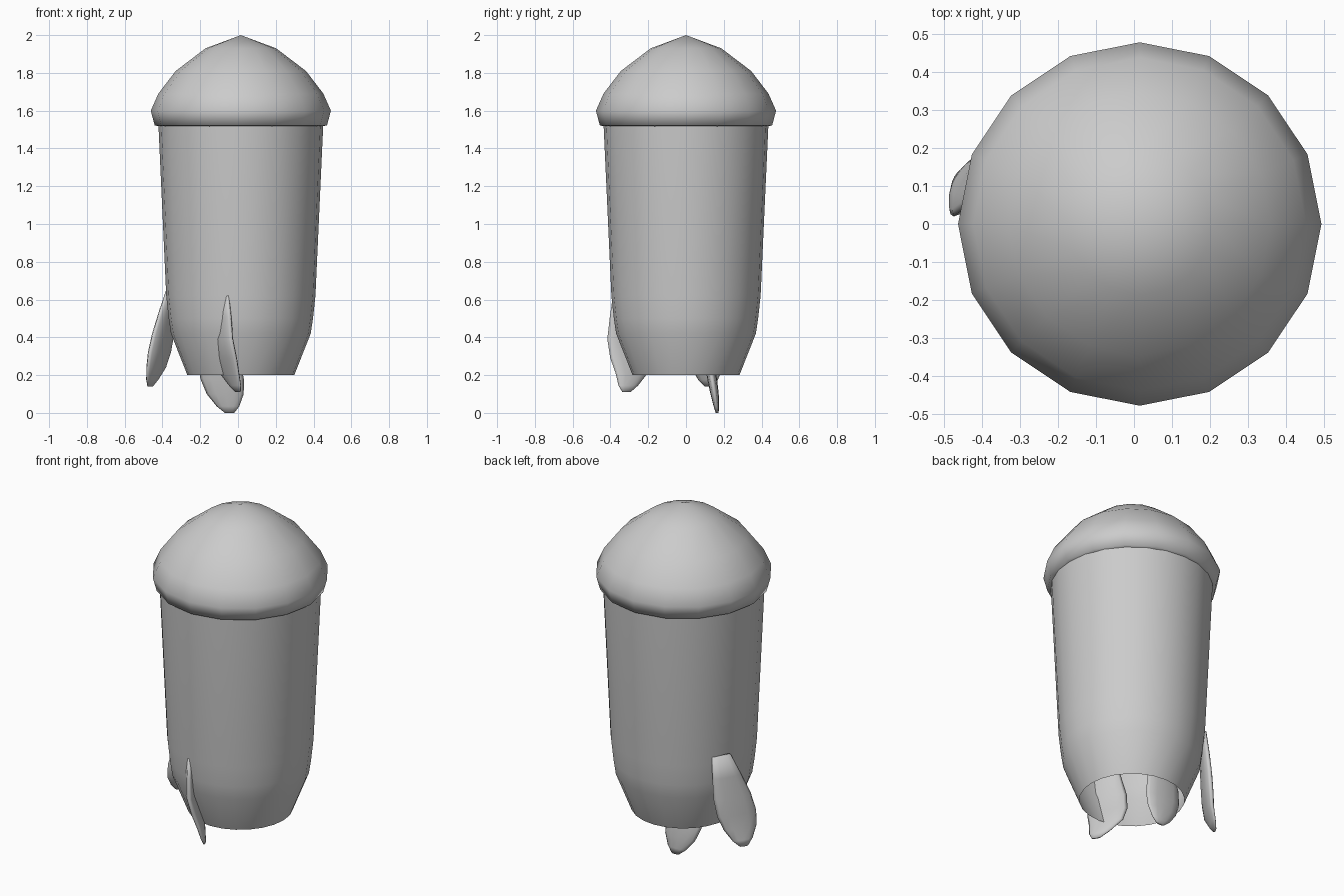
import bpy, bmesh, math
from mathutils import Vector

if "Cube" in bpy.data.objects:
    bpy.data.objects.remove(bpy.data.objects["Cube"])

CX = 0.015  # axis of the hull


def make_object(name, bm):
    bmesh.ops.recalc_face_normals(bm, faces=bm.faces)
    mesh = bpy.data.meshes.new(name)
    bm.to_mesh(mesh)
    bm.free()
    obj = bpy.data.objects.new(name, mesh)
    bpy.context.collection.objects.link(obj)
    for p in mesh.polygons:
        p.use_smooth = True
    return obj


def skin(bm, rings):
    for a, b in zip(rings, rings[1:]):
        n = len(a)
        for i in range(n):
            bm.faces.new((a[i], a[(i + 1) % n], b[(i + 1) % n], b[i]))


def lathe(name, profile, sides, apex=None):
    bm = bmesh.new()
    rings = []
    for r, z in profile:
        ring = []
        for i in range(sides):
            t = 2 * math.pi * i / sides
            ring.append(bm.verts.new((CX + r * math.cos(t), r * math.sin(t), z)))
        rings.append(ring)
    skin(bm, rings)
    if apex:
        tip = bm.verts.new((CX, 0, apex))
        last = rings[-1]
        for i in range(sides):
            bm.faces.new((last[i], last[(i + 1) % sides], tip))
    return make_object(name, bm)


# Paddle fin: height above the tip, half width, half thickness
FIN_RINGS = [(0, .025, .008), (.035, .06, .014), (.10, .098, .022), (.18, .115, .026),
             (.28, .11, .026), (.40, .085, .023), (.52, .055, .016)]
PATH_Z = [0, .11, .26, .48]


def along(path, dz):
    k = 0
    while k < 2 and dz > PATH_Z[k + 1]:
        k += 1
    t = (dz - PATH_Z[k]) / (PATH_Z[k + 1] - PATH_Z[k])
    return Vector(path[k]).lerp(Vector(path[k + 1]), t)


def fin(name, tip_z, angle, path, sides=12):
    a = math.radians(angle)
    wide = Vector((math.cos(a), math.sin(a)))
    thin = Vector((-wide.y, wide.x))
    bm = bmesh.new()
    rings = []
    for dz, w, th in FIN_RINGS:
        c = along(path, dz)
        ring = []
        for i in range(sides):
            t = 2 * math.pi * i / sides
            p = c + wide * (w * math.cos(t)) + thin * (th * math.sin(t))
            ring.append(bm.verts.new((p.x, p.y, tip_z + dz)))
        rings.append(ring)
    skin(bm, rings)
    bm.faces.new(rings[0])
    bm.faces.new(rings[-1])
    return make_object(name, bm)


# Hull, open at the bottom
lathe("hull", [(.283, .2), (.37, .42), (.382, .5), (.395, .62), (.437, 1.54)], 24)

# Domed nose cap with a curled lip
lathe("nose_cap", [(.42, 1.515), (.456, 1.522), (.477, 1.6), (.437, 1.69),
                   (.345, 1.81), (.187, 1.93)], 16, apex=2.0)

# Three fins, turned 120 degrees from one another
fin("left_fin", .14, 60, [(-.465, .12), (-.43, .11), (-.40, .13), (-.355, .16)])
fin("front_fin", .11, -60, [(0, -.315), (-.05, -.285), (-.085, -.32), (-.08, -.335)])
fin("inner_fin", 0, 180, [(-.045, .165), (-.07, .15), (-.10, .125), (-.11, .085)])
